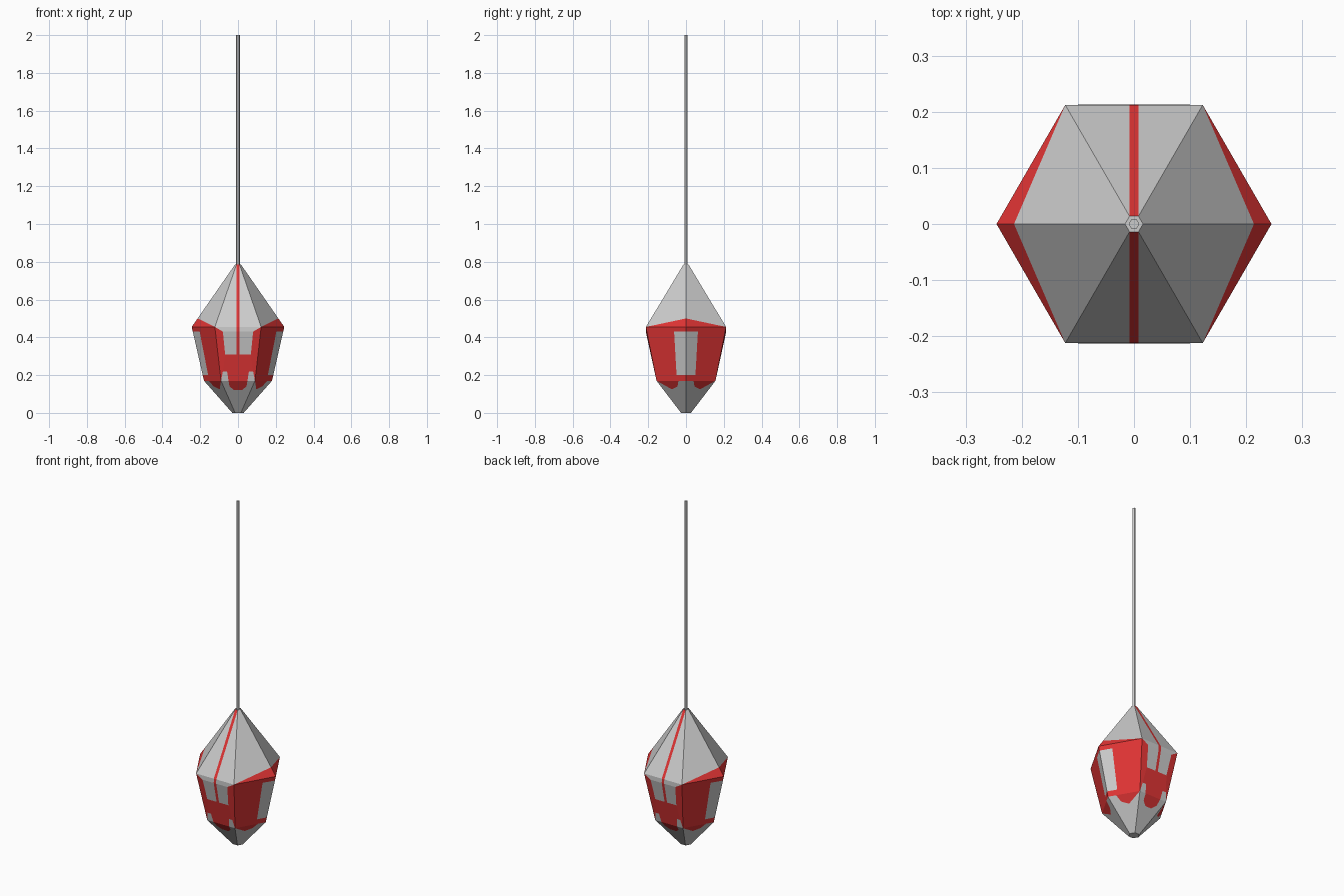
import bpy, bmesh, math
from mathutils import Vector

if "Cube" in bpy.data.objects:
    bpy.data.objects.remove(bpy.data.objects["Cube"])

CENTRE = Vector((0, 0, 0.4))
TOP, RIM, CHINE = 0.785, 0.455, 0.17


def interp(table, z):
    for (z0, v0), (z1, v1) in zip(table, table[1:]):
        if z <= z1:
            return v0 + (v1 - v0) * (z - z0) / (z1 - z0)
    return table[-1][1]


# hull profiles: depth of the front face, and reach of the side corner
FRONT = [(0, .026), (CHINE, .156), (.43, .2128), (RIM, .2122), (TOP, .0139)]
SIDE = [(0, .03), (CHINE, .18), (RIM, .245), (TOP, .016)]


def front(pts):
    return [(x, -interp(FRONT, z), z) for x, z in pts]


def side(pts):
    return [(interp(SIDE, z) - t / math.sqrt(3), -t, z) for t, z in pts]


def quarter_shell(name, polys, colour=None):
    """Panels for one quarter, mirrored to all four."""
    bm = bmesh.new()
    for pts in polys:
        f = bm.faces.new([bm.verts.new(p) for p in pts])
        f.normal_update()
        if f.normal.dot(f.calc_center_median() - CENTRE) < 0:
            f.normal_flip()
    bmesh.ops.remove_doubles(bm, verts=bm.verts, dist=1e-5)
    me = bpy.data.meshes.new(name)
    bm.to_mesh(me)
    bm.free()
    ob = bpy.data.objects.new(name, me)
    bpy.context.collection.objects.link(ob)
    mod = ob.modifiers.new("Mirror", 'MIRROR')
    mod.use_axis = (True, True, False)
    mod.merge_threshold = 1e-5
    if colour:
        mat = bpy.data.materials.new(name + "_paint")
        mat.diffuse_color = colour
        mat.use_nodes = True
        mat.node_tree.nodes["Principled BSDF"].inputs["Base Color"].default_value = mat.diffuse_color
        me.materials.append(mat)
    return ob


# grey hull: roof, windows, lower tabs, keel and end caps
grey = [front(p) for p in (
    [(.008, TOP), (.1225, RIM), (.008, RIM)],
    [(.008, RIM), (.1225, RIM), (.08, .43), (.008, .43)],
    [(.008, .43), (.08, .43), (.068, .31), (.008, .31)],
    [(.058, .22), (.08, .22), (.09, CHINE), (.05, CHINE)],
    [(.05, CHINE), (.09, CHINE), (.015, 0), (0, 0), (0, .12), (.02, .12), (.045, .14)],
)] + [side(p) for p in (
    [(0, TOP), (.0139, TOP), (.2122, RIM), (0, .5)],
    [(0, .43), (.063, .43), (.05, .2), (0, .2)],
    [(0, CHINE), (.04, CHINE), (.045, .14), (.075, .125), (.156, CHINE), (.026, 0), (0, 0)],
)] + [
    [(0, 0, z), (r, 0, z), (r / 2, -r * .866, z), (0, -r * .866, z)]
    for r, z in ((.03, 0), (.016, TOP))
]
quarter_shell("grey_hull", grey)

# red paint: centre stripe, walls and corner triangles
red = [front(p) for p in (
    [(0, TOP), (.008, TOP), (.008, RIM), (0, RIM)],
    [(0, RIM), (.008, RIM), (.008, .43), (0, .43)],
    [(0, .43), (.008, .43), (.008, .31), (0, .31)],
    [(.08, .43), (.1225, RIM), (.09, CHINE), (.08, .22), (.068, .31)],
    [(0, .31), (.008, .31), (.068, .31), (.08, .22), (.058, .22), (0, .22)],
    [(0, .22), (.058, .22), (.05, CHINE), (0, CHINE)],
    [(0, CHINE), (.05, CHINE), (.045, .14), (.02, .12), (0, .12)],
)] + [side(p) for p in (
    [(0, .5), (.2122, RIM), (0, RIM)],
    [(0, RIM), (.2122, RIM), (.156, CHINE), (.05, CHINE), (.05, .2), (.063, .43), (0, .43)],
    [(0, .2), (.05, .2), (.05, CHINE), (0, CHINE)],
    [(.04, CHINE), (.156, CHINE), (.075, .125), (.045, .14)],
)]
quarter_shell("red_panels", red, (0.75, 0.035, 0.035, 1))

# hexagonal mast
bpy.ops.mesh.primitive_cylinder_add(vertices=6, radius=.0095, depth=2 - TOP,
                                    location=(0, 0, (2 + TOP) / 2),
                                    rotation=(0, 0, math.radians(30)))
bpy.context.object.name = "mast"
